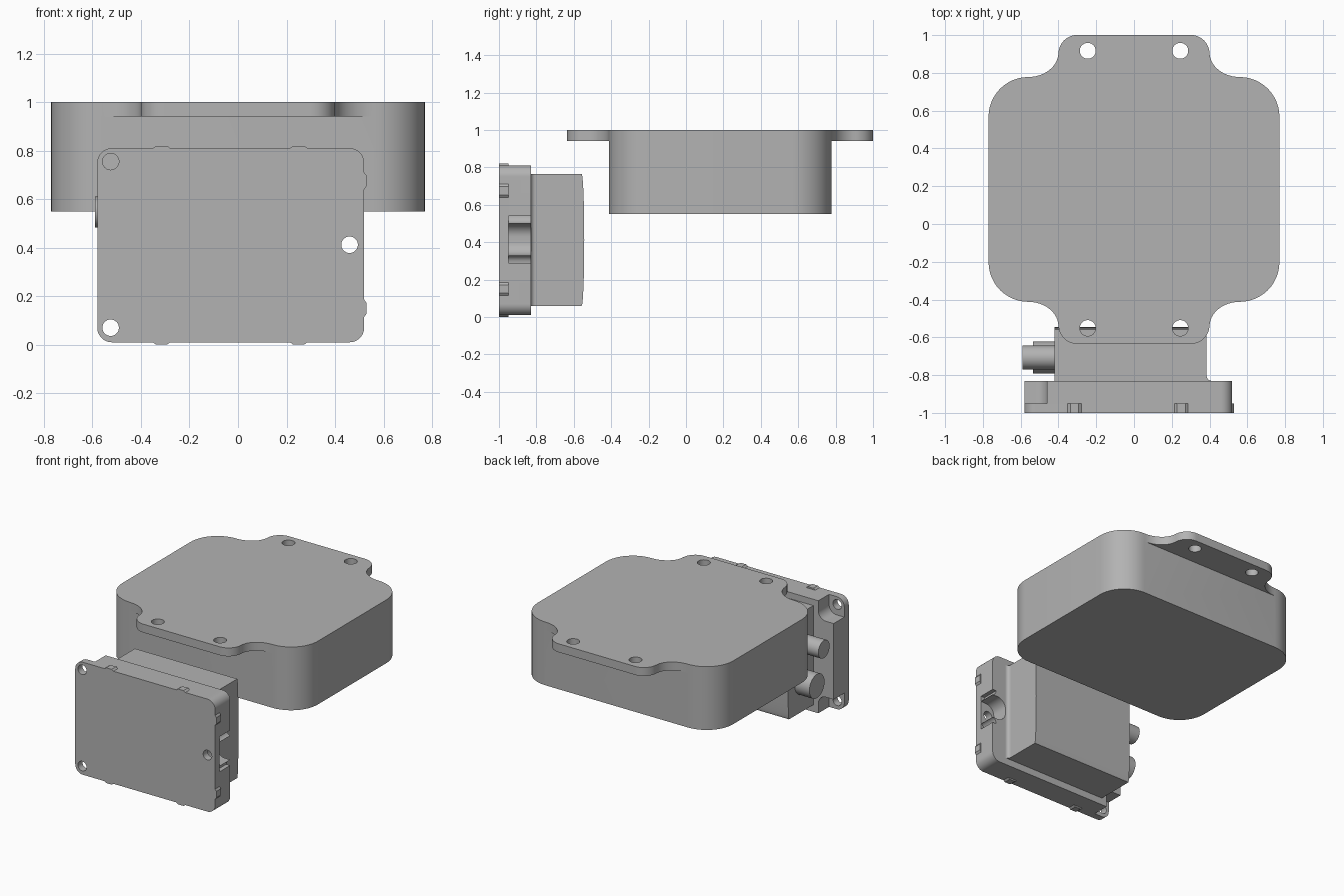
import bpy, bmesh
from math import cos, sin, pi, radians

if "Cube" in bpy.data.objects:
    bpy.data.objects.remove(bpy.data.objects["Cube"])

grey = bpy.data.materials.new("plain_grey")
grey.use_nodes = True
GREY = (0.45, 0.45, 0.45, 1)
grey.diffuse_color = GREY
grey.node_tree.nodes["Principled BSDF"].inputs["Base Color"].default_value = GREY


def arc(cx, cy, rx, ry, start, end, steps=12):
    angles = [radians(start + (end - start) * i / steps) for i in range(steps + 1)]
    return [(cx + rx * cos(a), cy + ry * sin(a)) for a in angles]


def rounded(x0, x1, y0, y1, r):
    return (arc(x1 - r, y1 - r, r, r, 0, 90) + arc(x0 + r, y1 - r, r, r, 90, 180)
            + arc(x0 + r, y0 + r, r, r, 180, 270) + arc(x1 - r, y0 + r, r, r, 270, 360))


def circle(cx, cy, r):
    return arc(cx, cy, r, r, 0, 360, 40)[:-1]


def prism(name, outline, axis, lo, hi):
    """Extrude a 2D outline along an axis from lo to hi."""
    place = {"x": lambda a, b, h: (h, a, b),
             "y": lambda a, b, h: (a, h, b),
             "z": lambda a, b, h: (a, b, h)}[axis]
    bm = bmesh.new()
    bottom = [bm.verts.new(place(a, b, lo)) for a, b in outline]
    top = [bm.verts.new(place(a, b, hi)) for a, b in outline]
    bm.faces.new(bottom)
    bm.faces.new(top)
    n = len(outline)
    for i in range(n):
        j = (i + 1) % n
        bm.faces.new((bottom[i], bottom[j], top[j], top[i]))
    bmesh.ops.remove_doubles(bm, verts=bm.verts[:], dist=1e-5)
    bmesh.ops.recalc_face_normals(bm, faces=bm.faces[:])
    mesh = bpy.data.meshes.new(name)
    bm.to_mesh(mesh)
    bm.free()
    mesh.materials.append(grey)
    ob = bpy.data.objects.new(name, mesh)
    bpy.context.collection.objects.link(ob)
    return ob


def activate(ob):
    bpy.ops.object.select_all(action="DESELECT")
    ob.select_set(True)
    bpy.context.view_layer.objects.active = ob


def combine(target, other, operation):
    mod = target.modifiers.new("combine", "BOOLEAN")
    mod.operation, mod.object, mod.solver = operation, other, "EXACT"
    activate(target)
    bpy.ops.object.modifier_apply(modifier=mod.name)
    bpy.data.objects.remove(other)


def smooth(ob):
    activate(ob)
    bpy.ops.object.shade_smooth_by_angle(angle=radians(30))


# Large rounded housing
MID = 0.183
housing = prism("housing", rounded(-0.77, 0.77, MID - 0.595, MID + 0.595, 0.21), "z", 0.55, 1)

# Mounting flange with flared ends and screw holes
quarter = arc(0.56, 0.725, 0.16, 0.13, 270, 180) + arc(0.30, 0.718, 0.1, 0.1, 0, 90)
half = quarter + [(-x, y) for x, y in reversed(quarter)]
outline = half + [(-x, -y) for x, y in half]
flange = prism("flange", [(x, y + MID) for x, y in outline], "z", 0.94, 1)
combine(housing, flange, "UNION")
for x in (-0.245, 0.245):
    for y in (MID - 0.734, MID + 0.734):
        combine(housing, prism("hole", circle(x, y, 0.042), "z", 0.9, 1.05), "DIFFERENCE")
smooth(housing)

# Upright connector plate
plate = prism("connector_plate", rounded(-0.58, 0.52, 0.01, 0.81, 0.06), "y", -1, -0.83)

# Screw pockets: two at the right-hand corners, one in the opposite edge
for z0, z1 in ((0.68, 0.95), (-0.13, 0.14)):
    combine(plate, prism("pocket", rounded(-0.75, -0.46, z0, z1, 0.06), "y", -0.95, -0.8), "DIFFERENCE")
side = (arc(0.52, 0.54, 0.04, 0.04, 0, -90, 6)[3:] + arc(0.48, 0.43, 0.07, 0.07, 90, 180)
        + arc(0.48, 0.40, 0.07, 0.07, 180, 270))
side = [(0.6, 0.54)] + arc(0.53, 0.54, 0.04, 0.04, 180, 270, 6) + side[4:] + \
    arc(0.53, 0.29, 0.04, 0.04, 90, 180, 6) + [(0.6, 0.29)]
combine(plate, prism("pocket", side, "y", -0.95, -0.8), "DIFFERENCE")
for x, z in ((-0.525, 0.755), (-0.525, 0.07), (0.46, 0.412)):
    combine(plate, prism("hole", circle(x, z, 0.034), "y", -1.1, -0.9), "DIFFERENCE")


# Small snap tabs around the plate edge
def tab(centre, edge, out):
    return [(centre - 0.036, edge - out), (centre - 0.036, edge), (centre - 0.022, edge + out),
            (centre + 0.022, edge + out), (centre + 0.036, edge), (centre + 0.036, edge - out)]


for x in (-0.315, 0.25):
    for edge, out in ((0.81, 0.01), (0.01, -0.01)):
        combine(plate, prism("tab", tab(x, edge, out), "y", -1, -0.95), "UNION")
for z in (0.675, 0.15):
    points = [(b, a) for a, b in tab(z, 0.52, 0.01)]
    combine(plate, prism("tab", points, "y", -1, -0.95), "UNION")
smooth(plate)

# Connector box with a slightly bulged back
bulge = arc(-0.558, 0.4125, 0.014, 0.3525, -90, 90, 20)
smooth(prism("connector_box", [(-0.84, 0.06)] + bulge + [(-0.84, 0.765)], "x", -0.42, 0.385))

# Fillet where the box meets the plate
fillet = [(0.38, -0.835)] + arc(0.41, -0.805, 0.025, 0.025, 270, 180, 8) + [(0.38, -0.805)]
smooth(prism("box_fillet", fillet, "z", 0.06, 0.765))

# Round cable sockets
smooth(prism("long_socket", circle(-0.707, 0.547, 0.063), "x", -0.59, -0.41))
smooth(prism("wide_socket", circle(-0.707, 0.27, 0.085), "x", -0.535, -0.41))
